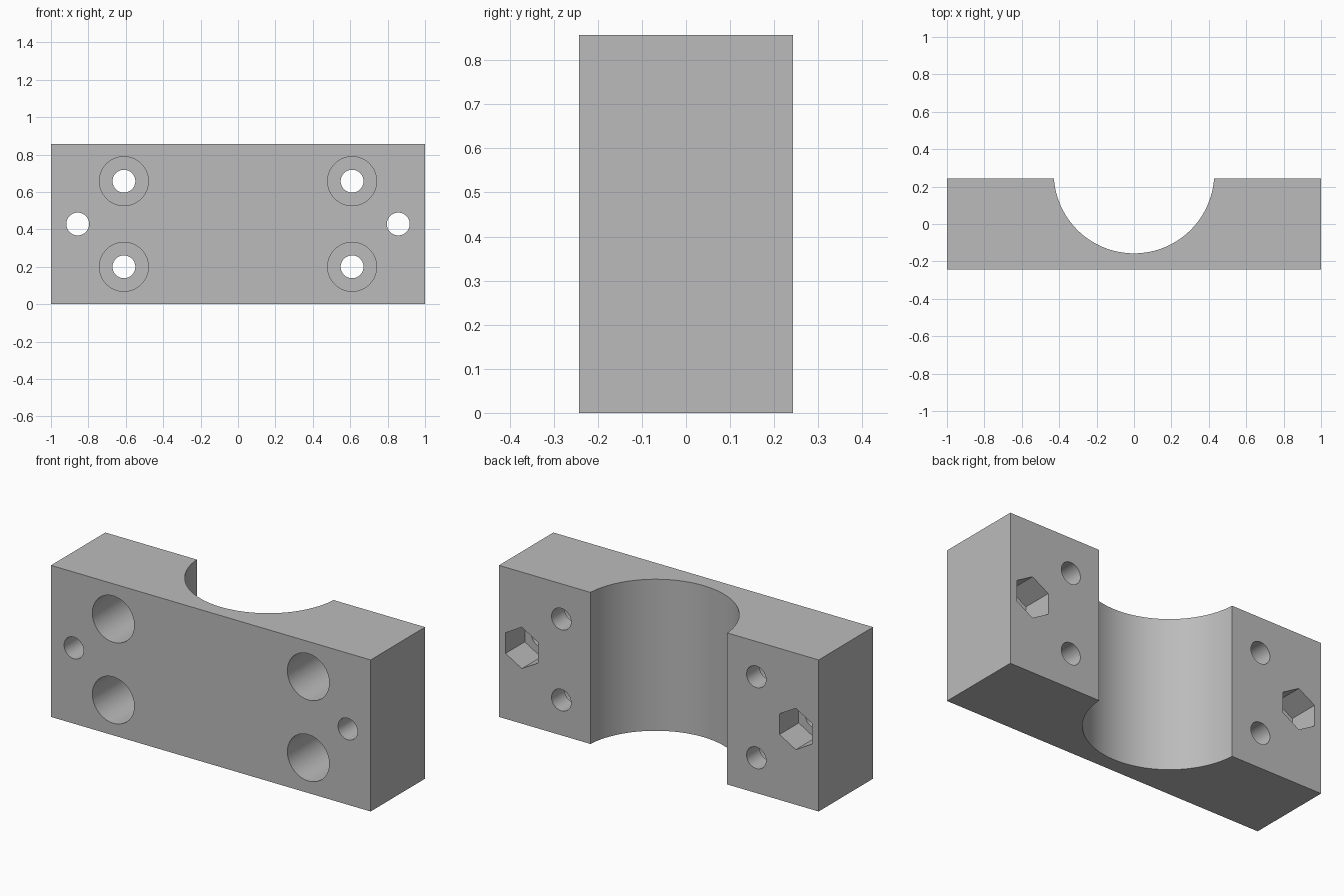
import bpy
import math

old = bpy.data.objects.get("Cube")
if old:
    bpy.data.objects.remove(old, do_unlink=True)

WIDTH, DEPTH, HEIGHT = 2.0, 0.486, 0.857
MID = HEIGHT / 2
FRONT, BACK = -DEPTH / 2, DEPTH / 2

grey = bpy.data.materials.new("plain grey")
grey.use_nodes = True
colour = (0.5, 0.5, 0.5, 1)
grey.diffuse_color = colour
grey.node_tree.nodes["Principled BSDF"].inputs["Base Color"].default_value = colour

# Block body
bpy.ops.mesh.primitive_cube_add(size=1, location=(0, 0, MID))
block = bpy.context.object
block.name = "clamp_block"
block.scale = (WIDTH, DEPTH, HEIGHT)
bpy.ops.object.transform_apply(location=True, rotation=True, scale=True)
block.data.materials.append(grey)


def cut(cutter):
    """Subtract a cutter from the block, then discard it."""
    cutter.hide_render = True
    cutter.data.materials.append(grey)
    mod = block.modifiers.new("cut", 'BOOLEAN')
    mod.operation = 'DIFFERENCE'
    mod.solver = 'EXACT'
    mod.object = cutter
    bpy.ops.object.select_all(action='DESELECT')
    block.select_set(True)
    bpy.context.view_layer.objects.active = block
    bpy.ops.object.modifier_apply(modifier=mod.name)
    bpy.data.objects.remove(cutter, do_unlink=True)


def drill(x, z, radius, y0, y1, sides=64):
    """Cut a hole along y from y0 to y1."""
    bpy.ops.mesh.primitive_cylinder_add(
        vertices=sides, radius=radius, depth=y1 - y0,
        location=(x, (y0 + y1) / 2, z), rotation=(math.pi / 2, 0, 0))
    cut(bpy.context.object)


# Large vertical bore, open at the back
bpy.ops.mesh.primitive_cylinder_add(
    vertices=128, radius=0.429, depth=HEIGHT + 0.2, location=(0, 0.272, MID))
cut(bpy.context.object)

for side in (-1, 1):
    # Counterbored screw holes
    for level in (-1, 1):
        x, z = side * 0.61, MID + level * 0.229
        drill(x, z, 0.061, FRONT - 0.1, BACK + 0.1)
        drill(x, z, 0.131, FRONT - 0.1, FRONT + 0.371)
    # Bolt hole with a hexagonal nut pocket at the back
    drill(side * 0.857, MID, 0.061, FRONT - 0.1, BACK + 0.1)
    drill(side * 0.857, MID, 0.117, BACK - 0.171, BACK + 0.1, sides=6)

bpy.ops.object.select_all(action='DESELECT')
block.select_set(True)
bpy.context.view_layer.objects.active = block
bpy.ops.object.shade_smooth_by_angle(angle=math.radians(30))
